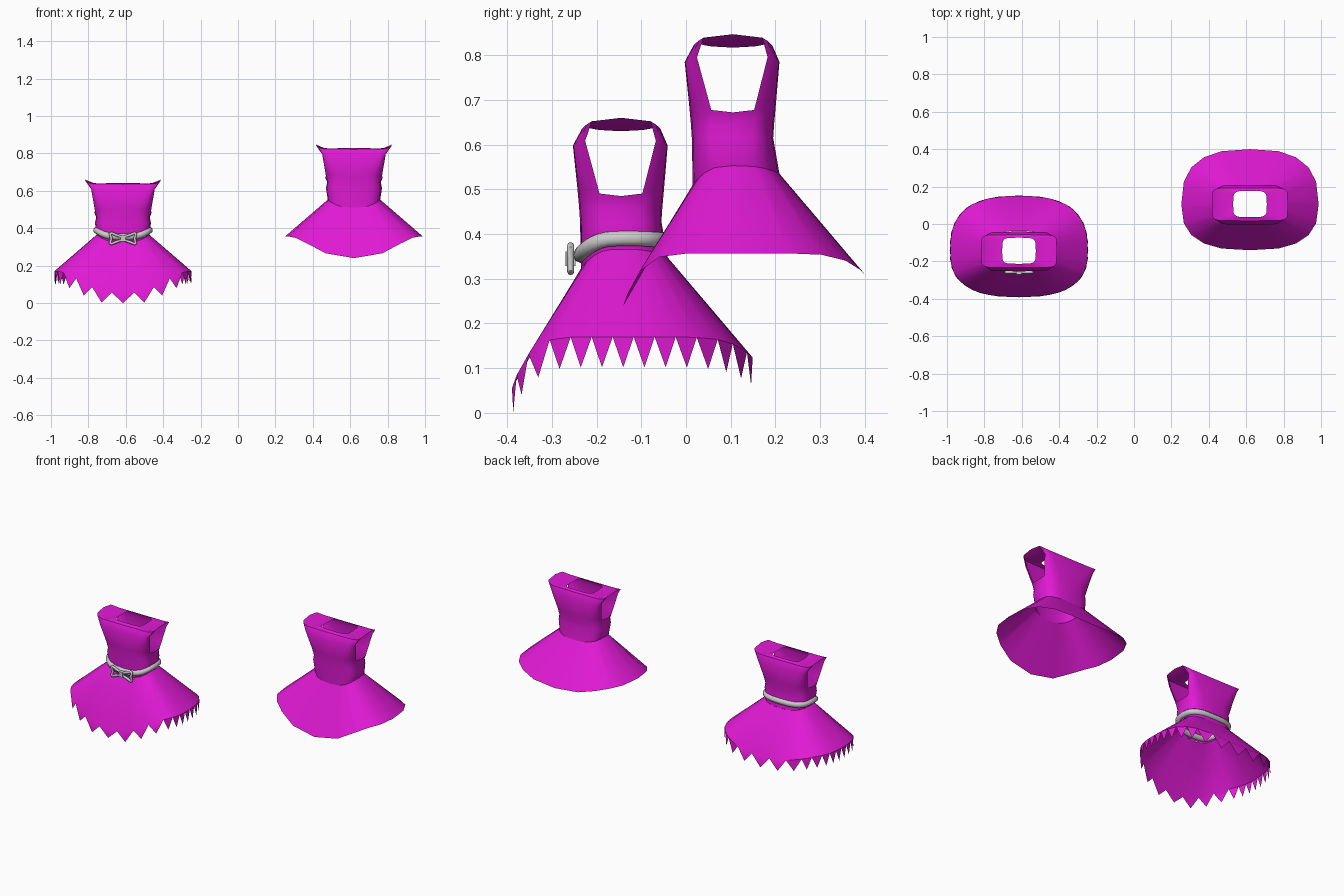
import bpy
from math import sin, cos, asin, acos, pi, copysign

if "Cube" in bpy.data.objects:
    bpy.data.objects.remove(bpy.data.objects["Cube"])

DRESSES = {"left": (-0.615, -0.145, -0.187), "right": (0.62, 0.105, 0.0)}

pink = bpy.data.materials.new("magenta_cloth")
pink.diffuse_color = (0.75, 0.01, 0.66, 1)
pink.use_nodes = True
pink.node_tree.nodes["Principled BSDF"].inputs["Base Color"].default_value = pink.diffuse_color


def power(v, p):
    return copysign(abs(v) ** p, v) if abs(v) > 1e-6 else 0.0


def ring(ts, a, yf, yb, p, zs, zf, zb, k):
    """Rounded loop: half width a, front/back depth, side/front/back height. t=0 is the front."""
    pts = []
    for t in ts:
        c = cos(t)
        depth, z = (yf, zf) if c > 0 else (yb, zb)
        pts.append((a * power(sin(t), p), -depth * power(c, p),
                    zs + (z - zs) * abs(c) ** k))
    return pts


def make(name, verts, faces, offset, mat=None, angle=40):
    me = bpy.data.meshes.new(name)
    me.from_pydata(verts, [], faces)
    ob = bpy.data.objects.new(name, me)
    bpy.context.collection.objects.link(ob)
    ob.location = offset
    if mat:
        me.materials.append(mat)
    bpy.ops.object.select_all(action='DESELECT')
    ob.select_set(True)
    bpy.context.view_layer.objects.active = ob
    bpy.ops.object.shade_smooth_by_angle(angle=angle * pi / 180)
    return ob


def loft(rings, skip=lambda r, i: False):
    n = len(rings[0])
    verts = [v for r in rings for v in r]
    faces = [(r * n + i, r * n + (i + 1) % n, (r + 1) * n + (i + 1) % n, (r + 1) * n + i)
             for r in range(len(rings) - 1) for i in range(n) if not skip(r, i)]
    used = sorted({i for f in faces for i in f})
    remap = {old: new for new, old in enumerate(used)}
    return [verts[i] for i in used], [tuple(remap[i] for i in f) for f in faces]


def tube(name, pts, depth, offset):
    cu = bpy.data.curves.new(name, 'CURVE')
    cu.dimensions = '3D'
    cu.bevel_depth = depth
    cu.bevel_resolution = 2
    sp = cu.splines.new('POLY')
    sp.points.add(len(pts) - 1)
    for q, v in zip(sp.points, pts):
        q.co = (*v, 1)
    sp.use_cyclic_u = True
    ob = bpy.data.objects.new(name, cu)
    bpy.context.collection.objects.link(ob)
    ob.location = offset
    bpy.ops.object.select_all(action='DESELECT')
    ob.select_set(True)
    bpy.context.view_layer.objects.active = ob
    bpy.ops.object.convert(target='MESH')
    bpy.ops.object.shade_smooth_by_angle(angle=pi / 3)


WAIST = (0.14, 0.09, 0.104, 0.7, 0.553, 0.51, 0.535, 2)
HEM = (0.367, 0.245, 0.295, 0.75, 0.357, 0.24, 0.31, 5)
BODICE = [
    WAIST,
    (0.150, 0.092, 0.090, 0.6, 0.615, 0.615, 0.615, 1),
    (0.143, 0.094, 0.092, 0.6, 0.645, 0.645, 0.645, 1),
    (0.154, 0.098, 0.096, 0.6, 0.672, 0.690, 0.690, 1),   # underarm
    (0.172, 0.108, 0.104, 0.25, 0.800, 0.785, 0.785, 1),  # chest
    (0.203, 0.088, 0.088, 0.25, 0.847, 0.822, 0.822, 1),  # shoulder points
    (0.140, 0.078, 0.078, 0.4, 0.817, 0.826, 0.826, 1),
    (0.090, 0.068, 0.072, 0.4, 0.826, 0.830, 0.830, 1),   # neck opening
]
even = [2 * pi * i / 20 for i in range(20)]

# Bodices with open armholes
for side, off in DRESSES.items():
    v, f = loft([ring(even, *r) for r in BODICE],
                lambda r, i: r in (3, 4) and i in (4, 5, 14, 15))
    make(side + "_bodice", v, f, off, pink)

# Plain skirt
v, f = loft([ring(even, *HEM), ring(even, *WAIST)])
make("right_skirt", v, f, DRESSES["right"], pink)

# Ragged skirt: wide points front and back, narrow points on the sides
a, yf, yb, p = HEM[:4]
front = [asin((x / a) ** (1 / p)) for x in (0.06, 0.165, 0.25)]
sides = []
for i in range(9):
    y = -0.16 + 0.047 * i
    c = (abs(y) / (yf if y < 0 else yb)) ** (1 / p)
    sides.append(acos(c if y < 0 else -c))
half = front + sides + [pi - t for t in reversed(front)]
ts = half + [2 * pi - t for t in reversed(half)]
hem = ring(ts, *HEM)
v, f = loft([hem, ring(ts, *WAIST)])
n = len(ts)
for i in range(n):
    A, B = hem[i], hem[(i + 1) % n]
    mx, my, mz = [(q + w) / 2 for q, w in zip(A, B)]
    drop = min(0.068, mz - 0.187)
    f.append((i, len(v), (i + 1) % n))
    v.append((mx * 1.01, my * 1.01, mz - drop))
make("left_skirt", v, f, DRESSES["left"], pink)

# Belt
off = DRESSES["left"]
ts = [2 * pi * i / 32 for i in range(32)]
tube("belt", ring(ts, 0.142, 0.09, 0.094, 0.7, 0.577, 0.540, 0.573, 2), 0.018, off)

# Bow: two open loops and a knot
for s, name in ((-1, "bow_left"), (1, "bow_right")):
    tube(name, [(s * x, -0.113, 0.532 + z) for x, z in
                ((0.006, 0.008), (0.035, 0.018), (0.062, 0.029), (0.069, 0.024), (0.062, 0.0),
                 (0.069, -0.024), (0.062, -0.029), (0.035, -0.018), (0.006, -0.008))],
         0.008, off)
bpy.ops.mesh.primitive_cube_add(size=1, location=(off[0], off[1] - 0.113, 0.532 + off[2]))
knot = bpy.context.object
knot.name = "bow_knot"
knot.scale = (0.026, 0.022, 0.032)
bev = knot.modifiers.new("round", 'BEVEL')
bev.width = 0.006
bev.segments = 2
